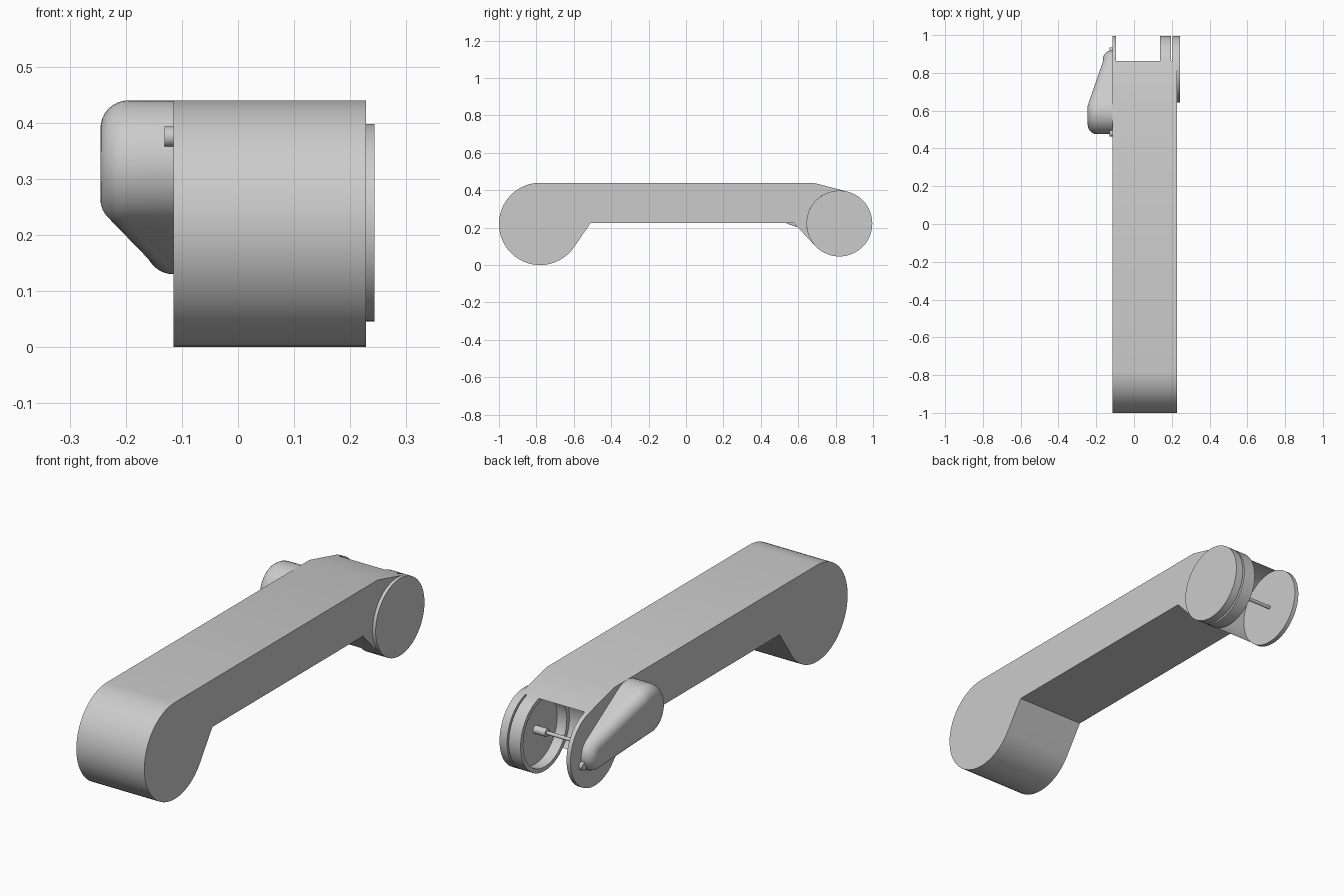
import bpy, bmesh
from math import sin, cos, pi, atan2, acos, hypot, radians
from mathutils import Vector

if "Cube" in bpy.data.objects:
    bpy.data.objects.remove(bpy.data.objects["Cube"], do_unlink=True)

grey = bpy.data.materials.new("light grey")
grey.use_nodes = True
grey.diffuse_color = (0.6, 0.6, 0.6, 1)
grey.node_tree.nodes["Principled BSDF"].inputs["Base Color"].default_value = (0.6, 0.6, 0.6, 1)

LEFT, RIGHT = 0.228, -0.115        # side planes of the arm
HUB = Vector((0.82, 0.222))        # hub axis (y, z)
HUB_R = 0.176
BASE = Vector((-0.78, 0.22))       # rounded base end (y, z)
BASE_R = 0.22


def finish(name, bm, angle=30):
    bmesh.ops.recalc_face_normals(bm, faces=bm.faces)
    mesh = bpy.data.meshes.new(name)
    bm.to_mesh(mesh)
    bm.free()
    mesh.materials.append(grey)
    ob = bpy.data.objects.new(name, mesh)
    bpy.context.collection.objects.link(ob)
    bpy.ops.object.select_all(action='DESELECT')
    ob.select_set(True)
    bpy.context.view_layer.objects.active = ob
    bpy.ops.object.shade_smooth_by_angle(angle=radians(angle))
    return ob


def arc(centre, r, a, b, n):
    return [centre + r * Vector((cos(a + (b - a) * i / n), sin(a + (b - a) * i / n)))
            for i in range(n + 1)]


def tangent_angle(p, centre, r, side):
    d = p - centre
    return atan2(d.y, d.x) + side * acos(r / d.length)


def lathe(name, profile, centre=HUB, n=64):
    """Revolve a closed (x, radius) profile around an axis along x."""
    bm = bmesh.new()
    rings = []
    for x, r in profile:
        if r == 0:
            rings.append([bm.verts.new((x, centre.x, centre.y))] * n)
        else:
            rings.append([bm.verts.new((x, *p)) for p in arc(centre, r, 0, 2 * pi, n)[:n]])
    for a, b in zip(rings, rings[1:]):
        for i in range(n):
            j = (i + 1) % n
            corners = list(dict.fromkeys((a[i], a[j], b[j], b[i])))
            bm.faces.new(corners)
    return finish(name, bm)


def disc(name, x0, x1, r, centre=HUB, n=64):
    return lathe(name, [(x0, 0), (x0, r), (x1, r), (x1, 0)], centre, n)


# Arm: side profile with a hollow seat around the hub, extruded across x
top = Vector((0.68, 0.44))
low_back = Vector((0.575, 0.225))
low_front = Vector((-0.51, 0.225))
a_top = tangent_angle(top, HUB, HUB_R, -1)
a_low = tangent_angle(low_back, HUB, HUB_R, 1) % (2 * pi)
a_base = tangent_angle(low_front, BASE, BASE_R, -1) % (2 * pi)
outline = [top] + arc(HUB, HUB_R, a_top, a_low, 28) + [low_back, low_front]
outline += arc(BASE, BASE_R, a_base, pi / 2, 48)
bm = bmesh.new()
face = bm.faces.new([bm.verts.new((RIGHT, p.x, p.y)) for p in outline])
ext = bmesh.ops.extrude_face_region(bm, geom=[face])
bmesh.ops.translate(bm, vec=(LEFT - RIGHT, 0, 0),
                    verts=[v for v in ext["geom"] if isinstance(v, bmesh.types.BMVert)])
finish("arm", bm, 15)

# Hub: thin right cheek, open cup, left cheek, end cap and stepped pin
disc("right_cheek", RIGHT, -0.095, HUB_R)
lathe("hub_cup", [(0.197, 0), (0.197, HUB_R), (0.137, HUB_R),
                  (0.137, 0.157), (0.185, 0.157), (0.185, 0)])
disc("left_cheek", 0.205, LEFT, HUB_R)
disc("end_cap", LEFT, 0.243, HUB_R)
disc("axle", 0.197, 0.205, 0.03, n=24)
lathe("pin", [(0.185, 0), (0.185, 0.018), (0.125, 0.018),
              (0.125, 0.008), (-0.095, 0.008), (-0.095, 0)], n=24)

# Side cover: tapered, rounded capsule whose depth falls towards the hub
big, small = Vector((0.59, 0.325)), Vector((0.84, 0.21))
big_r, small_r, fillet = 0.115, 0.08, 0.05
axis = small - big
length = axis.length
d = axis / length
lean = acos((big_r - small_r) / length)
tilt = atan2(d.y, d.x)


def cover_ring(inset):
    pts = arc(small, small_r - inset, tilt, tilt + lean, 10)
    pts += arc(big, big_r - inset, tilt + lean, tilt + pi, 14)
    pts += arc(big, big_r - inset, tilt + pi, tilt + 2 * pi - lean, 14)[1:]
    pts += arc(small, small_r - inset, tilt + 2 * pi - lean, tilt + 2 * pi, 10)[:-1]
    return pts


def depth(p):
    s = (p - big).dot(d)
    return max(0.05, 0.13 - 0.3 * max(0, s - 0.01))


steps = 8
bm = bmesh.new()
rings = [[bm.verts.new((RIGHT, *p)) for p in cover_ring(0)]]
for k in range(steps + 1):
    phi = k / steps * pi / 2
    ring = []
    for p in cover_ring(fillet * (1 - cos(phi))):
        h = depth(p) - fillet * (1 - sin(phi))
        ring.append(bm.verts.new((RIGHT - h - 0.0002, *p)))
    rings.append(ring)
n = len(rings[0])
for a, b in zip(rings, rings[1:]):
    for i in range(n):
        bm.faces.new((a[i], a[(i + 1) % n], b[(i + 1) % n], b[i]))
last = rings[-1]
half = n // 2
for i in range(half):            # strip of faces across the outer face
    j = (n - i) % n
    bm.faces.new(list(dict.fromkeys((last[i], last[i + 1], last[n - i - 1], last[j]))))
finish("side_cover", bm, 40)

# Pegs at both tips of the cover
for name, p in (("upper_peg", big - d * (big_r + 0.005)), ("lower_peg", small + d * (small_r + 0.005))):
    disc(name, RIGHT, -0.131, 0.018, p, 20)
